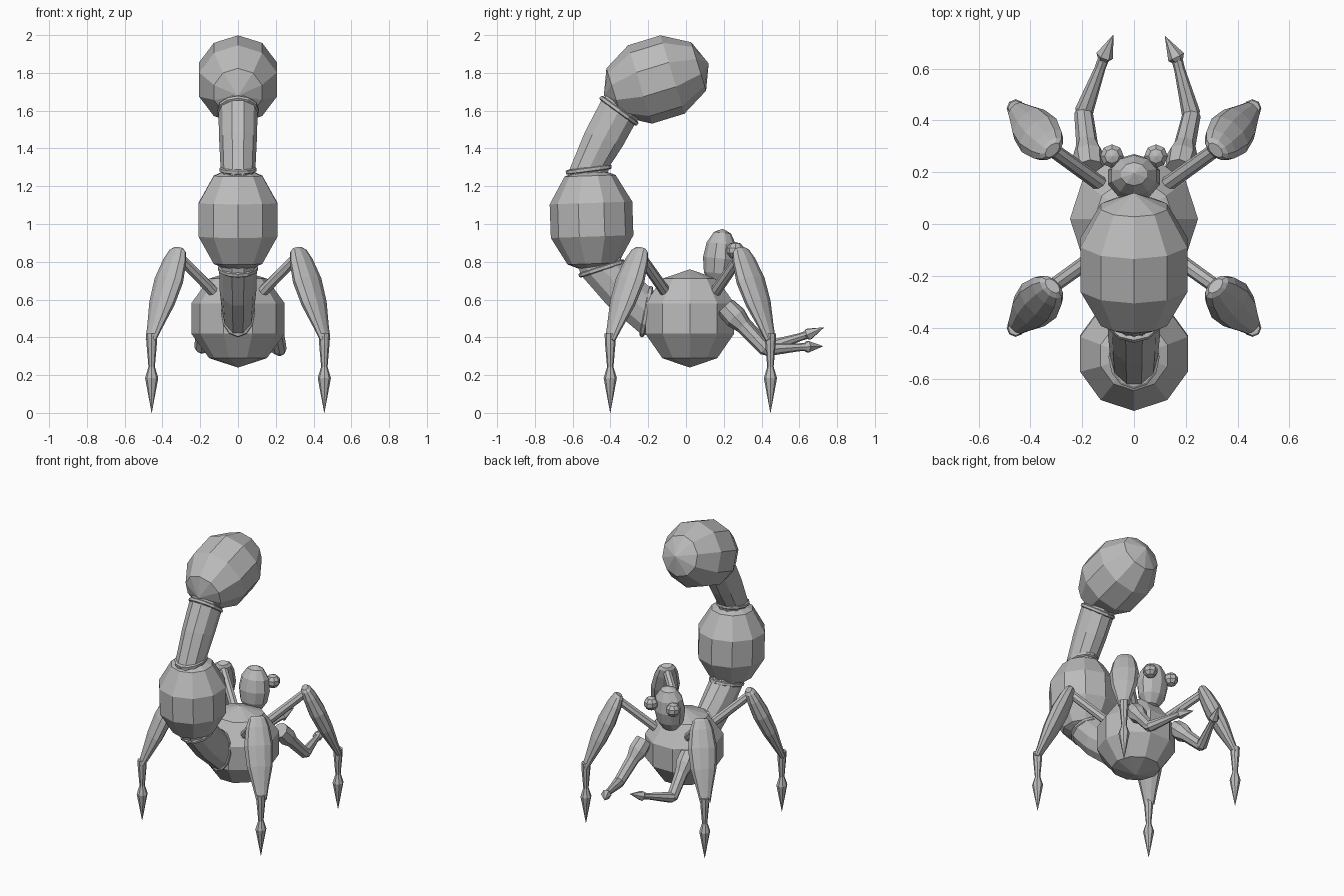
import bpy, bmesh, math
from mathutils import Vector as V

if "Cube" in bpy.data.objects:
    bpy.data.objects.remove(bpy.data.objects["Cube"])

grey = bpy.data.materials.new("light grey")
grey.diffuse_color = (0.5, 0.5, 0.5, 1)
grey.use_nodes = True
grey.node_tree.nodes["Principled BSDF"].inputs["Base Color"].default_value = grey.diffuse_color


def loft(name, sections, n=10, phase=0.0):
    """Skin a row of elliptical sections (centre, half-axis u, half-axis v)."""
    bm = bmesh.new()
    rings = []
    for c, u, v in sections:
        ring = []
        for i in range(n):
            a = phase + 2 * math.pi * i / n
            ring.append(bm.verts.new(V(c) + V(u) * math.cos(a) + V(v) * math.sin(a)))
        rings.append(ring)
    for r, s in zip(rings, rings[1:]):
        for i in range(n):
            j = (i + 1) % n
            bm.faces.new((r[i], r[j], s[j], s[i]))
    bm.faces.new(rings[0])
    bm.faces.new(rings[-1])
    bmesh.ops.remove_doubles(bm, verts=bm.verts, dist=0.0008)
    bmesh.ops.recalc_face_normals(bm, faces=bm.faces)
    me = bpy.data.meshes.new(name)
    bm.to_mesh(me)
    bm.free()
    me.materials.append(grey)
    ob = bpy.data.objects.new(name, me)
    bpy.context.collection.objects.link(ob)
    return ob


def spin(name, a, b, profile, n=10, side=(1, 0, 0), flat=1.0, phase=0.0):
    """Turned shape along a-b; profile is (fraction, radius); flat scales the second axis."""
    a, b = V(a), V(b)
    d = (b - a).normalized()
    u = (V(side) - d * V(side).dot(d)).normalized()
    v = d.cross(u)
    return loft(name, [(a.lerp(b, t), u * r, v * r * flat) for t, r in profile], n, phase)


def ball(name, a, b, r, rings=5, n=10, flat=1.0, phase=math.pi / 2):
    prof = [((1 - math.cos(math.pi * k / rings)) / 2, r * math.sin(math.pi * k / rings))
            for k in range(rings + 1)]
    return spin(name, a, b, prof, n, flat=flat, phase=phase)


def collar(name, c, u, v):
    d = V(u).cross(V(v)).normalized() * 0.013
    c, u, v = V(c), V(u), V(v)
    loft(name, [(c - d, u * .97, v * .97), (c - d * .6, u * 1.07, v * 1.05),
                (c + d * .6, u * 1.07, v * 1.05), (c + d, u * .97, v * .97)], 12)


# Main body and the two raised tail bulbs
ball("body", (0, .02, .24), (0, .02, .76), .26, phase=0)
ball("tail_middle_bulb", (0, -.49, .735), (0, -.51, 1.31), .23)
ball("tail_end_bulb", (0, -.435, 1.68), (0, .12, 1.85), .228)

# Tail links with collars where they meet the bulbs
loft("tail_lower_link", [((0, -.48, .84), (.1, 0, 0), (0, .11, .03)),
                         ((0, -.447, .765), (.1, 0, 0), (0, .115, .037)),
                         ((0, -.335, .645), (.097, 0, 0), (0, .085, .08)),
                         ((0, -.21, .537), (.085, 0, 0), (0, .024, .13)),
                         ((0, -.12, .50), (.07, 0, 0), (0, .02, .1))])
loft("tail_upper_link", [((0, -.525, 1.22), (.09, 0, 0), (0, .11, .01)),
                         ((0, -.515, 1.288), (.092, 0, 0), (0, .113, .014)),
                         ((0, -.435, 1.45), (.1, 0, 0), (0, .105, -.04)),
                         ((0, -.355, 1.60), (.104, 0, 0), (0, .092, -.068)),
                         ((0, -.29, 1.66), (.09, 0, 0), (0, .08, -.06))])
collar("collar_body", (0, -.21, .537), (.085, 0, 0), (0, .024, .128))
collar("collar_middle_low", (0, -.447, .765), (.1, 0, 0), (0, .115, .037))
collar("collar_middle_high", (0, -.515, 1.288), (.092, 0, 0), (0, .115, .015))
collar("collar_end", (0, -.355, 1.60), (.104, 0, 0), (0, .094, -.069))

# Head and eyes
ball("head", (0, .165, .66), (0, .195, .975), .105, rings=6, flat=.86)
for s, side in ((-1, "left"), (1, "right")):
    ball("eye_" + side, (s * .085, .262, .815), (s * .085, .262, .905), .048, rings=5, n=8)

# Four legs: thin rod, flattened thigh, pointed shin
for sx, side in ((-1, "left"), (1, "right")):
    for sy, end in ((-1, "back"), (1, "front")):
        tag = end + "_" + side

        def p(x, y, z):
            return (sx * x, .023 + sy * y, z)
        across = (-sx, sy, 0)
        spin("leg_rod_" + tag, p(.10, .11, .61), p(.33, .275, .845),
             [(0, .03), (1, .028)], 8)
        spin("leg_thigh_" + tag, p(.315, .262, .87), p(.462, .425, .385),
             [(0, .035), (.03, .055), (.13, .075), (.35, .093), (.6, .082), (.85, .05), (1, .033)],
             10, side=across, flat=.6)
        spin("leg_shin_" + tag, p(.457, .424, .42), p(.457, .424, 0),
             [(0, .03), (.12, .028), (.42, .017), (.56, .035), (1, .001)], 8)

# Two front arms, posed slightly differently
arms = {"left": ((-.17, .21, .56), (-.195, .43, .345), (-.115, .645, .415), (-.08, .73, .452)),
        "right": ((.175, .21, .56), (.222, .42, .335), (.165, .64, .35), (.12, .725, .353))}
for side, (base, elbow, wrist, tip) in arms.items():
    spin("arm_upper_" + side, base, elbow,
         [(0, .055), (.25, .06), (.45, .042), (1, .036), (1.07, .02)], 8)
    spin("arm_lower_" + side, elbow, wrist, [(-.07, .022), (.03, .036), (.8, .021), (1, .022)], 8)
    spin("arm_claw_" + side, wrist, tip, [(-.15, .02), (.05, .034), (1, .001)], 6)
